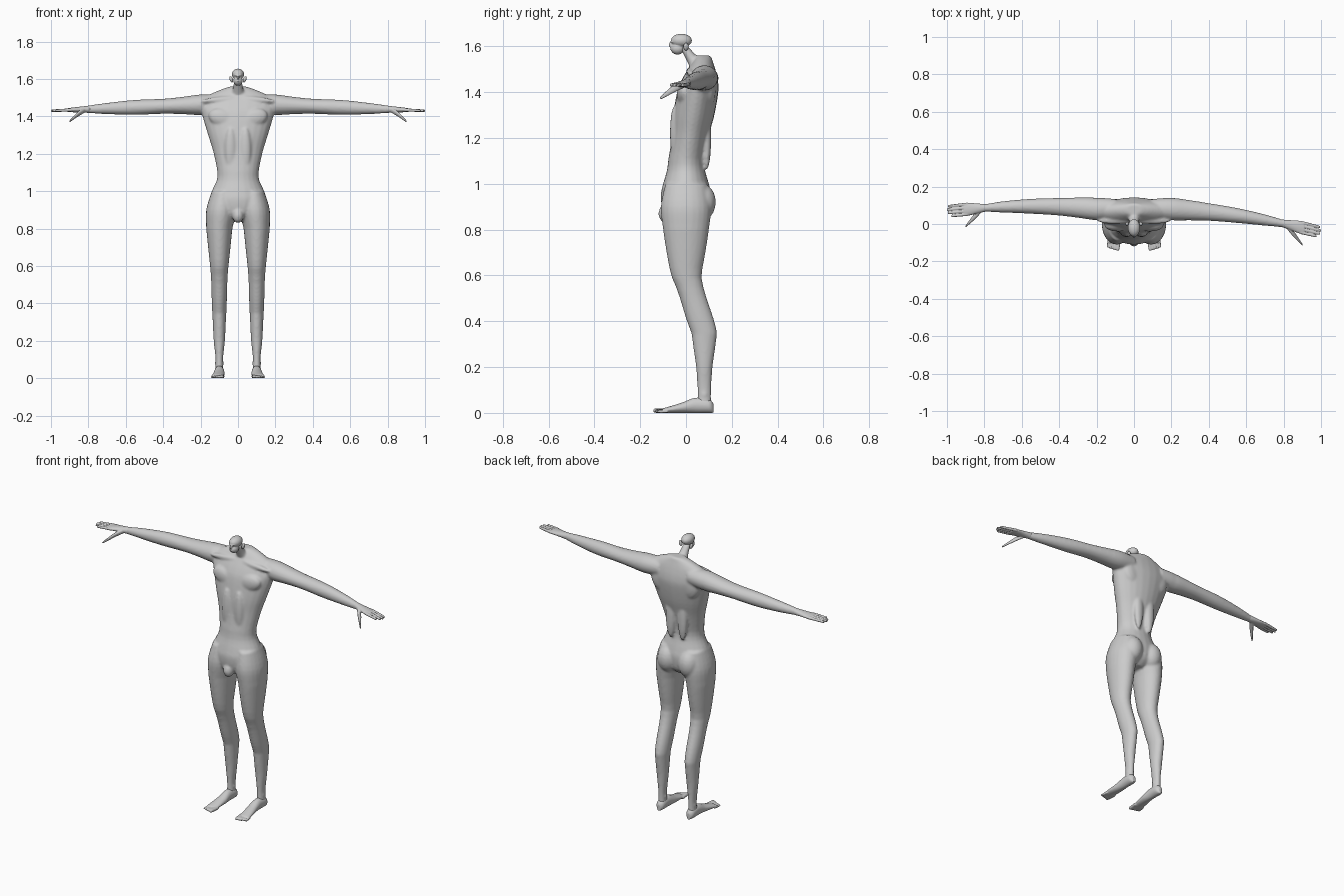
import bpy, bmesh, math
from mathutils import Vector, Matrix

cube = bpy.data.objects.get("Cube")
if cube:
    bpy.data.objects.remove(cube, do_unlink=True)

skin = bpy.data.materials.new("plain grey")
skin.use_nodes = True
GREY = (.6, .6, .6, 1)
skin.diffuse_color = GREY
skin.node_tree.nodes["Principled BSDF"].inputs["Base Color"].default_value = GREY

# lengthwise direction, then the two directions across it
AXES = {"x": "xyz", "y": "yzx", "z": "zyx"}


def smooth_rows(rows, steps=4):
    """Catmull-Rom interpolation between the rows."""
    last = len(rows) - 1
    for i in range(last):
        points = list(zip(rows[max(i - 1, 0)], rows[i], rows[i + 1], rows[min(i + 2, last)]))
        for step in range(steps):
            t = step / steps
            yield [b + t * (c - a) / 2 + t * t * (a - 2.5 * b + 2 * c - d / 2)
                   + t ** 3 * (1.5 * (b - c) + (d - a) / 2) for a, b, c, d in points]
    yield rows[last]


def loft(bm, axis, rows, side, spine, sides=24):
    """Tube of oval sections: (along, radius, radius, optional centre, optional centre)."""
    along, across, other = AXES[axis]
    rows = [list(row) + [0] * (5 - len(row)) for row in rows]
    rings = []
    for length, radius_a, radius_b, centre_a, centre_b in smooth_rows(rows):
        ring = []
        for k in range(sides):
            angle = math.tau * k / sides
            point = Vector()
            setattr(point, along, length)
            setattr(point, across, centre_a + radius_a * math.cos(angle))
            setattr(point, other, centre_b + radius_b * math.sin(angle))
            point += spine(point, side)
            point.x *= side
            ring.append(bm.verts.new(point))
        rings.append(ring)
    faces = [bm.faces.new(rings[0]), bm.faces.new(rings[-1])]
    for low, high in zip(rings, rings[1:]):
        for k in range(sides):
            faces.append(bm.faces.new((low[k - 1], low[k], high[k], high[k - 1])))
    bmesh.ops.recalc_face_normals(bm, faces=faces)


def ball(bm, centre, radii, side=1, tilt=0):
    """Ellipsoid muscle or bone, mirrored by side and tilted about the depth axis."""
    x, y, z = centre
    matrix = (Matrix.Translation((x * side, y, z)) @ Matrix.Rotation(tilt * side, 4, "Y")
              @ Matrix.Diagonal((*radii, 1)))
    bmesh.ops.create_uvsphere(bm, u_segments=24, v_segments=12, radius=1, matrix=matrix)


def finish(name, bm, voxel, passes):
    """Fuse overlapping forms into one soft skin."""
    mesh = bpy.data.meshes.new(name)
    bm.to_mesh(mesh)
    bm.free()
    mesh.materials.append(skin)
    obj = bpy.data.objects.new(name, mesh)
    bpy.context.collection.objects.link(obj)
    fuse = obj.modifiers.new("fuse", "REMESH")
    fuse.mode = "VOXEL"
    fuse.voxel_size = voxel
    fuse.use_smooth_shade = True
    soften = obj.modifiers.new("soften", "SMOOTH")
    soften.factor = .5
    soften.iterations = passes


def torso_line(point, side):
    """The upper back leans backward above the waist."""
    return Vector((0, .17 * max(point.z - 1.1, 0), 0))


def neck_line(point, side):
    """The neck reaches forward as it rises."""
    return Vector((0, .06 - .7 * (point.z - 1.5), 0))


def leg_line(point, side):
    """Thighs close in at the hip and shins set back below the knee."""
    bend = min(max((.6 - point.z) * 4, 0), 1)
    return Vector((.1 - .1 * max(point.z - .8, 0), .08 * bend, 0))


def arm_line(point, side):
    """Arms droop slightly; the left one sweeps forward, the right one stays back."""
    x = point.x
    y = .085 - .13 * x * x
    if side < 0:
        y += .14 * max(x - .2, 0)
    return Vector((0, y, 1.47 - .04 * x))


def foot_line(point, side):
    """Feet stand apart and turn out a little."""
    return Vector((.1 + .1 * max(-point.y, 0), 0, 0))


# torso and neck: height, half depth, half width
body = bmesh.new()
loft(body, "z", [
    (.84, .06, .05), (.88, .1, .12), (.95, .11, .15), (1, .1, .14), (1.08, .08, .11),
    (1.2, .08, .13), (1.3, .09, .16), (1.4, .09, .19), (1.45, .08, .2), (1.5, .06, .18),
    (1.54, .04, .1), (1.56, .03, .04)], 1, torso_line)
loft(body, "z", [(1.5, .04, .05), (1.54, .03, .03), (1.6, .02, .02)], 1, neck_line)
ball(body, (0, -.09, .87), (.03, .03, .04))

for side in (1, -1):
    # chest, collar bone, shoulder blade, back and belly muscle, buttock
    ball(body, (.08, -.01, 1.39), (.08, .03, .05), side, -.3)
    ball(body, (.1, .02, 1.49), (.1, .02, .015), side, .1)
    ball(body, (.1, .1, 1.41), (.06, .03, .08), side, .3)
    ball(body, (.04, .09, 1.2), (.03, .02, .14), side)
    ball(body, (.04, -.05, 1.22), (.03, .02, .12), side)
    ball(body, (.07, .07, .92), (.06, .06, .08), side)
    # leg: height, half depth, half width
    loft(body, "z", [
        (1, .09, .06), (.9, .11, .08), (.8, .1, .07), (.7, .085, .06), (.55, .06, .045),
        (.4, .06, .04), (.3, .05, .035), (.2, .036, .03), (.1, .03, .02), (.02, .03, .024)],
        side, leg_line)
    # kneecap and ankle bones
    ball(body, (.1, -.02, .55), (.03, .02, .04), side)
    ball(body, (.1, .08, .08), (.026, .015, .015), side)
    # arm: reach, half depth, half height
    loft(body, "x", [
        (.1, .05, .05), (.2, .06, .055), (.3, .054, .046), (.4, .047, .04), (.55, .04, .04),
        (.7, .03, .03), (.8, .02, .02), (.83, .02, .016)], side, arm_line)
finish("body", body, .007, 5)

for side, label in ((1, "left"), (-1, "right")):
    # hand: palm, thumb and four fingers
    hand = bmesh.new()
    loft(hand, "x", [(.79, .02, .02), (.84, .027, .016), (.88, .034, .013), (.91, .033, .01)],
         side, arm_line)
    loft(hand, "x", [
        (.81, .016, .013), (.85, .017, .014, -.04, -.02), (.9, .006, .006, -.09, -.06)],
        side, arm_line)
    for i in range(4):
        y = .018 * (i - 1.5)
        tip = 1 - .006 * abs(i - 2) ** 2
        loft(hand, "x", [(.89, .009, .009, y), (tip - .01, .007, .007, y), (tip, .004, .004, y)],
             side, arm_line, 12)
    finish(label + "_hand", hand, .003, 3)

    # foot resting on a flat sole: depth, half height, half width
    foot = bmesh.new()
    profile = [(.12, .02, .01), (.1, .03, .025), (.04, .033, .026), (-.02, .022, .03),
               (-.1, .01, .033)]
    loft(foot, "y", [(y, high, wide, high) for y, high, wide in profile], side, foot_line)
    # five shrinking toes
    for i in range(5):
        x = .0135 * (i - 2)
        r = .0095 - .0008 * i
        tip = .004 * i - .143
        loft(foot, "y", [(-.08, r, r, r, x), (tip + .01, r, r, r, x), (tip, r / 2, r / 2, r, x)],
             side, foot_line, 12)
    finish(label + "_foot", foot, .003, 3)

# head: skull, jaw, brow, nose, lips and ears
head = bmesh.new()
ball(head, (0, -.02, 1.625), (.033, .046, .03))
ball(head, (0, -.037, 1.59), (.025, .03, .026))
ball(head, (0, -.056, 1.62), (.02, .012, .006))
ball(head, (0, -.066, 1.607), (.006, .01, .012))
ball(head, (0, -.06, 1.588), (.01, .01, .005))
for side in (1, -1):
    ball(head, (.036, 0, 1.598), (.009, .012, .018), side, .3)
finish("head", head, .003, 2)
